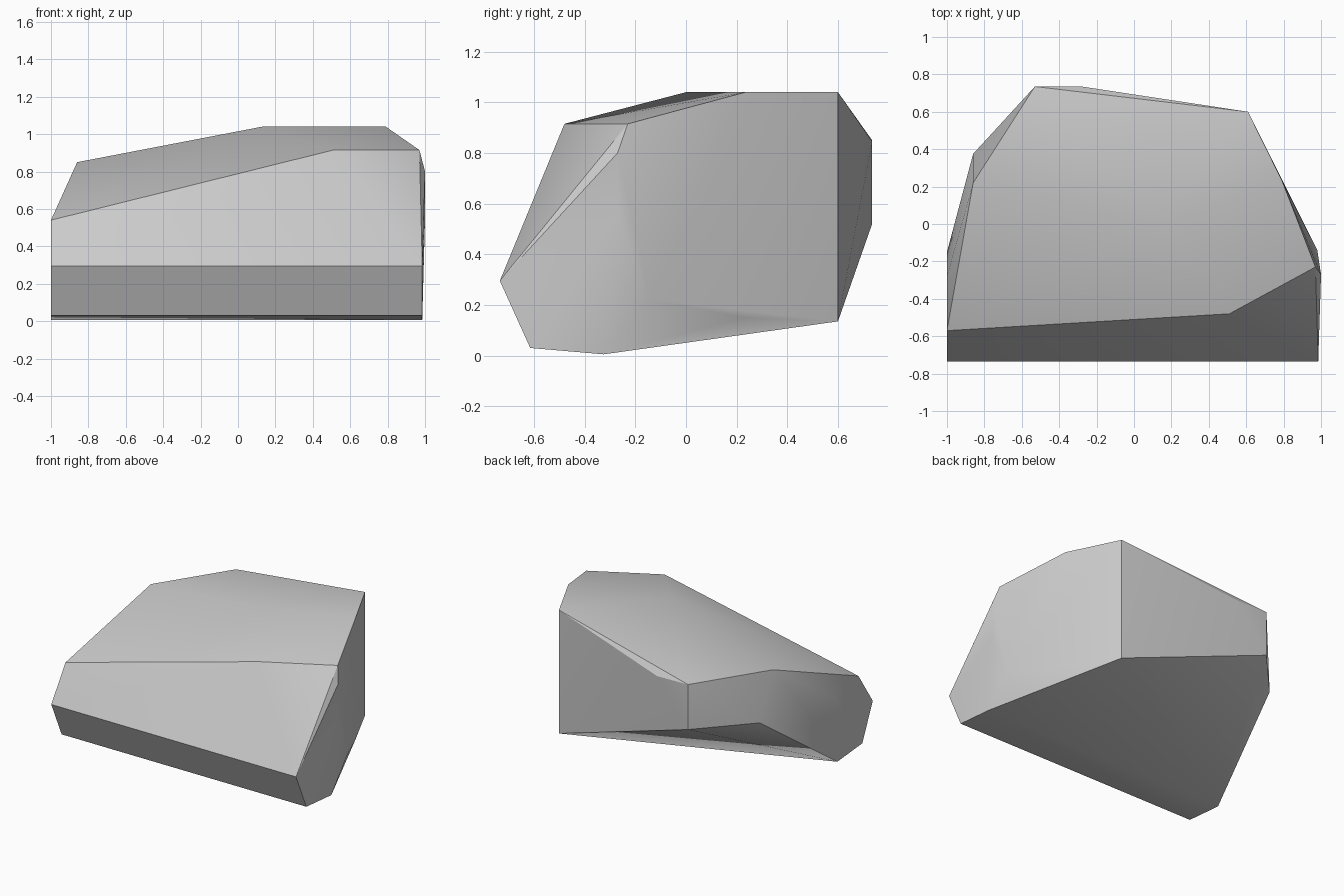
import bpy
import bmesh
import math

# Remove the default object only
default_cube = bpy.data.objects.get("Cube")
if default_cube:
    bpy.data.objects.remove(default_cube, do_unlink=True)


def make_material(name, colour):
    """Flat colour shown in both the viewport and a render."""
    material = bpy.data.materials.new(name)
    material.use_nodes = True
    material.diffuse_color = colour
    shader = material.node_tree.nodes["Principled BSDF"]
    shader.inputs["Base Color"].default_value = colour
    shader.inputs["Roughness"].default_value = 0.9
    return material


def add_columns(bm, columns):
    """Add corners of the stone: each plan position carries one or more heights."""
    for x, y, *heights in columns:
        for z in heights:
            bm.verts.new((x, y, z))


def build_stone(name, column_groups, material):
    """Wrap the corners in a faceted skin with softly blended shallow planes."""
    bm = bmesh.new()
    for columns in column_groups:
        add_columns(bm, columns)
    skin = bmesh.ops.convex_hull(bm, input=bm.verts[:])
    loose = set(skin["geom_interior"]) | set(skin["geom_unused"])
    spare = [item for item in loose if isinstance(item, bmesh.types.BMVert)]
    bmesh.ops.delete(bm, geom=spare, context="VERTS")
    bmesh.ops.recalc_face_normals(bm, faces=bm.faces[:])

    mesh = bpy.data.meshes.new(name)
    bm.to_mesh(mesh)
    bm.free()
    mesh.materials.append(material)
    stone = bpy.data.objects.new(name, mesh)
    bpy.context.collection.objects.link(stone)

    bpy.ops.object.select_all(action="DESELECT")
    stone.select_set(True)
    bpy.context.view_layer.objects.active = stone
    bpy.ops.object.shade_smooth_by_angle(angle=math.radians(30))
    return stone


# Chamfered front edge and underside, running the full width
front_edge = [(x, y, z) for x in (-1, 0.985)
              for y, z in ((-0.735, 0.295), (-0.615, 0.03), (-0.325, 0.005))]

# Sloping top
top = [(-1, -0.57, 0.54), (0.51, -0.48, 0.915), (0.97, -0.23, 0.915),
       (0.13, 0, 1.04)]

# Rear wall and its corners
back = [(0.61, 0.6, 0.135, 1.04), (-0.53, 0.735, 0.52, 0.85),
        (-0.28, 0.735, 0.845)]

# Worn sides
left_side = [(0.79, 0.235, 0.15, 1.04), (0.98, -0.14, 0.22),
             (1, -0.27, 0.55, 0.8)]
right_side = [(-0.86, 0.22, 0.85), (-0.86, 0.375, 0.52),
              (-1, -0.28, 0.5), (-1, -0.15, 0.3)]

stone_grey = make_material("stone grey", (0.6, 0.6, 0.6, 1))
build_stone("boulder", [front_edge, top, back, left_side, right_side], stone_grey)
